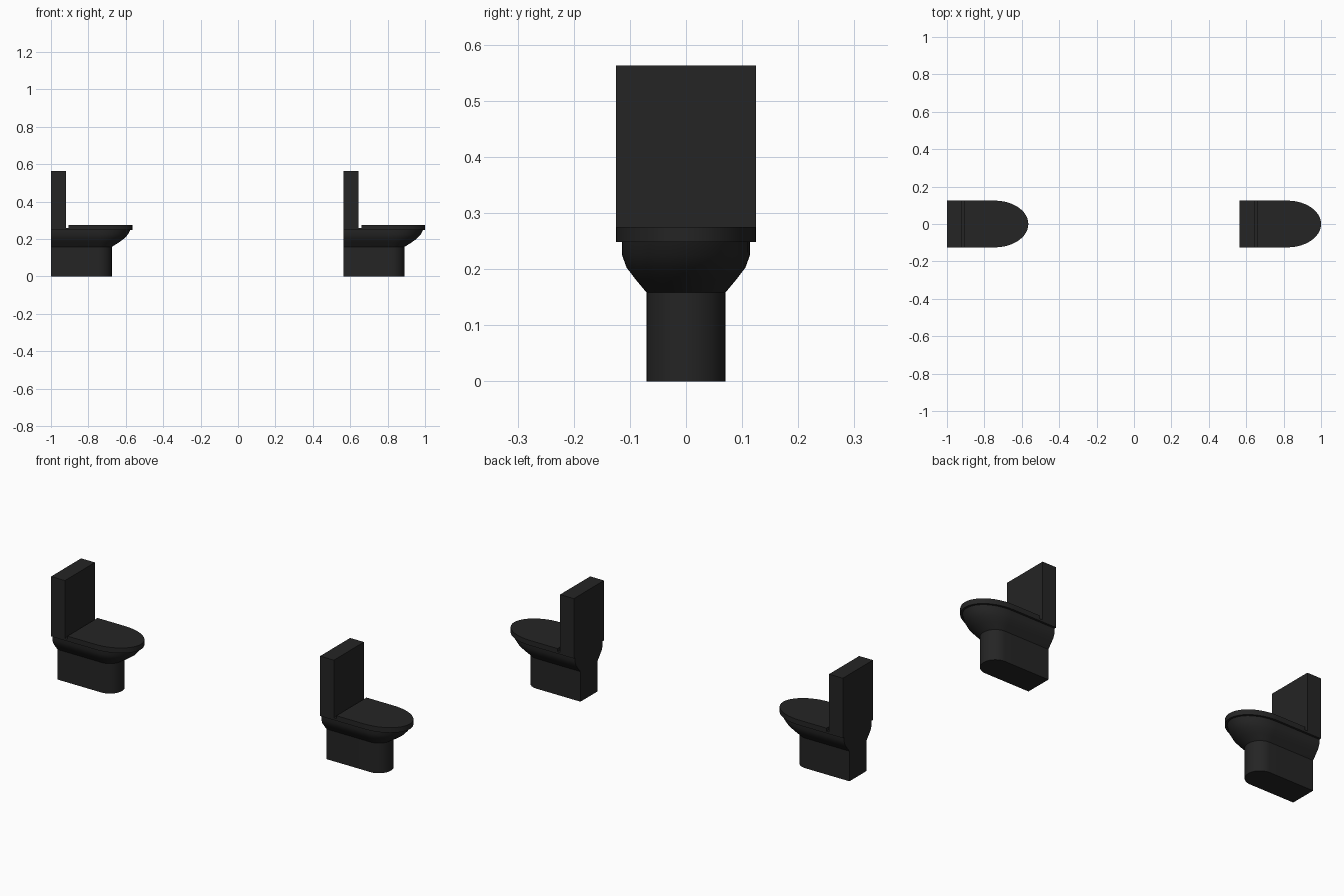
import bpy, bmesh, math

cube = bpy.data.objects.get("Cube")
if cube:
    bpy.data.objects.remove(cube, do_unlink=True)

# Single glossy black finish
COLOUR = (0.018, 0.018, 0.018, 1.0)
black = bpy.data.materials.new("black_ceramic")
black.use_nodes = True
black.diffuse_color = COLOUR
black.node_tree.nodes["Principled BSDF"].inputs["Base Color"].default_value = COLOUR

CENTRE = 0.255   # distance from the wall to where the rounded front begins
STEPS = 24


def outline(back, half_width, reach):
    """D-shaped outline: straight back and sides, elliptical front."""
    pts = [(back, half_width), (back, -half_width)]
    for i in range(STEPS + 1):
        a = math.pi * (i / STEPS - 0.5)
        pts.append((CENTRE + reach * math.cos(a), half_width * math.sin(a)))
    return pts


def finish(name, bm, origin):
    bmesh.ops.recalc_face_normals(bm, faces=bm.faces)
    mesh = bpy.data.meshes.new(name)
    bm.to_mesh(mesh)
    bm.free()
    mesh.materials.append(black)
    obj = bpy.data.objects.new(name, mesh)
    obj.location.x = origin
    bpy.context.collection.objects.link(obj)
    bpy.ops.object.select_all(action='DESELECT')
    obj.select_set(True)
    bpy.context.view_layer.objects.active = obj
    bpy.ops.object.shade_smooth_by_angle(angle=math.radians(30))


def loft(name, origin, back, levels):
    """Stack D outlines given as (height, half width, front reach)."""
    bm = bmesh.new()
    rings = [[bm.verts.new((x, y, z)) for x, y in outline(back, w, r)]
             for z, w, r in levels]
    for low, high in zip(rings, rings[1:]):
        for i in range(len(low)):
            j = (i + 1) % len(low)
            bm.faces.new((low[i], low[j], high[j], high[i]))
    bm.faces.new(rings[0])
    bm.faces.new(rings[-1])
    finish(name, bm, origin)


def box(name, origin, x0, x1, half_width, z0, z1):
    bm = bmesh.new()
    bmesh.ops.create_cube(bm, size=1)
    for v in bm.verts:
        v.co = (x1 if v.co.x > 0 else x0,
                math.copysign(half_width, v.co.y),
                z1 if v.co.z > 0 else z0)
    finish(name, bm, origin)


def toilet(side, origin):
    # Pedestal and flared bowl
    loft(side + "_pedestal", origin, 0, [(0, 0.07, 0.07), (0.158, 0.07, 0.07)])
    loft(side + "_bowl", origin, 0, [
        (0.158, 0.07, 0.07), (0.182, 0.09, 0.108), (0.203, 0.106, 0.137),
        (0.225, 0.114, 0.157), (0.25, 0.114, 0.17)])
    # Seat and closed lid
    loft(side + "_seat", origin, 0, [(0.248, 0.125, 0.18), (0.259, 0.125, 0.18)])
    loft(side + "_lid", origin, 0.095, [(0.259, 0.125, 0.18), (0.275, 0.125, 0.18)])
    # Cistern
    box(side + "_cistern", origin, 0, 0.08, 0.125, 0.259, 0.563)


toilet("right", -1.0)
toilet("left", 0.565)
